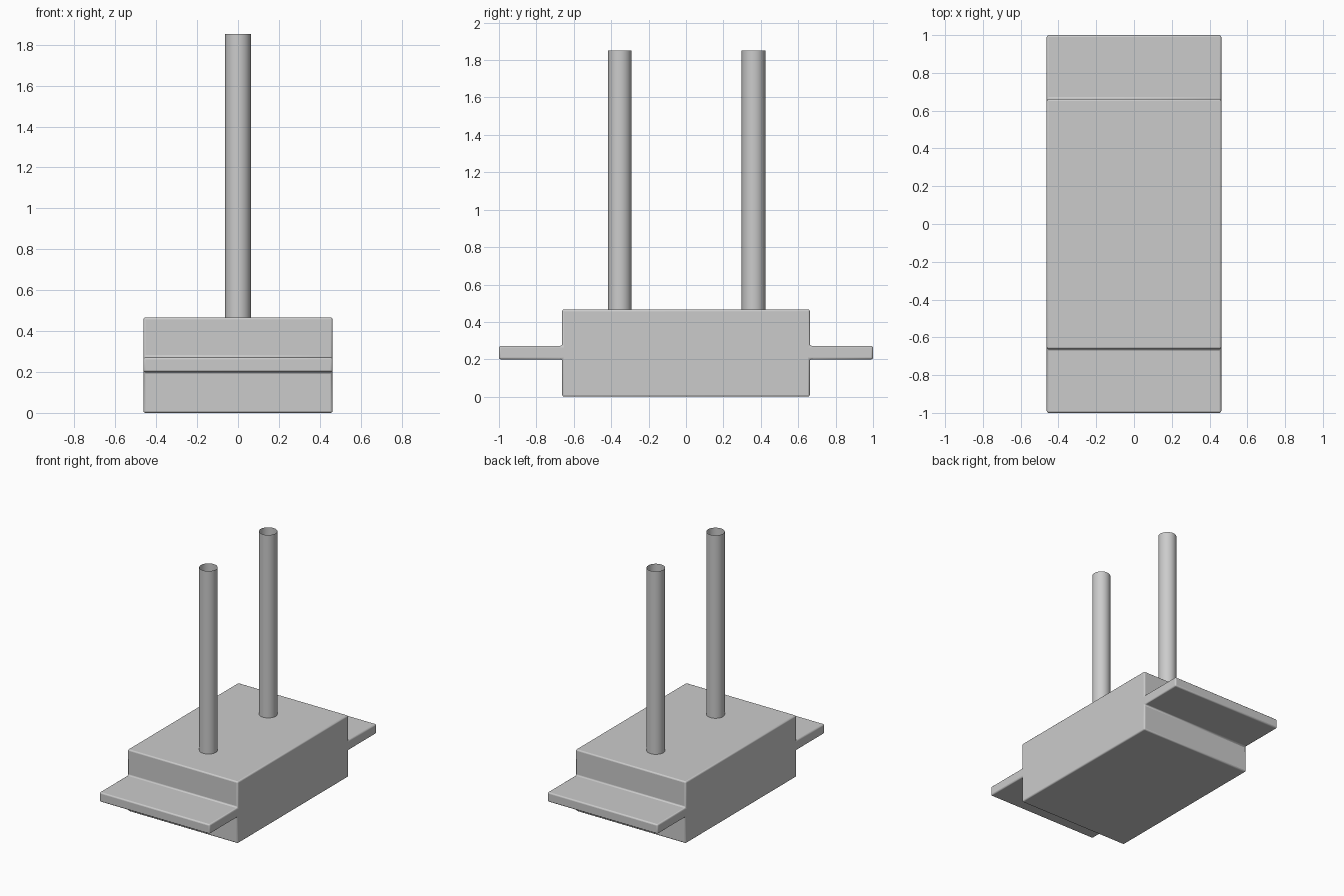
import bpy, bmesh
from mathutils import Matrix

if "Cube" in bpy.data.objects:
    bpy.data.objects.remove(bpy.data.objects["Cube"])

TOP = 0.467


def add_object(name, bm):
    mesh = bpy.data.meshes.new(name)
    bm.to_mesh(mesh)
    bm.free()
    obj = bpy.data.objects.new(name, mesh)
    bpy.context.collection.objects.link(obj)
    bpy.context.view_layer.objects.active = obj
    obj.select_set(True)
    bpy.ops.object.shade_smooth_by_angle(angle=0.6)
    obj.select_set(False)
    return obj


# Case with end flanges: stepped outline in y/z extruded across x
half = [(0.662, 0), (0.662, 0.2), (1.0, 0.2), (1.0, 0.272), (0.662, 0.272), (0.662, TOP)]
outline = half + [(-y, z) for y, z in reversed(half)]
bm = bmesh.new()
face = bm.faces.new([bm.verts.new((-0.462, y, z)) for y, z in outline])
side = bmesh.ops.extrude_face_region(bm, geom=[face])
verts = [v for v in side["geom"] if isinstance(v, bmesh.types.BMVert)]
bmesh.ops.translate(bm, verts=verts, vec=(0.924, 0, 0))
bmesh.ops.recalc_face_normals(bm, faces=bm.faces)
case = add_object("flanged_case", bm)
bevel = case.modifiers.new("soft_edges", "BEVEL")
bevel.width = 0.01
bevel.segments = 3
bevel.limit_method = "ANGLE"


# Open-topped leads standing on the case
def lead(name, y):
    z0, z1 = TOP - 0.005, 1.852
    bm = bmesh.new()
    bmesh.ops.create_cone(bm, cap_ends=False, segments=32, radius1=0.063, radius2=0.063,
                          depth=z1 - z0, matrix=Matrix.Translation((0, y, (z0 + z1) / 2)))
    add_object(name, bm)


lead("front_lead", -0.354)
lead("back_lead", 0.361)
